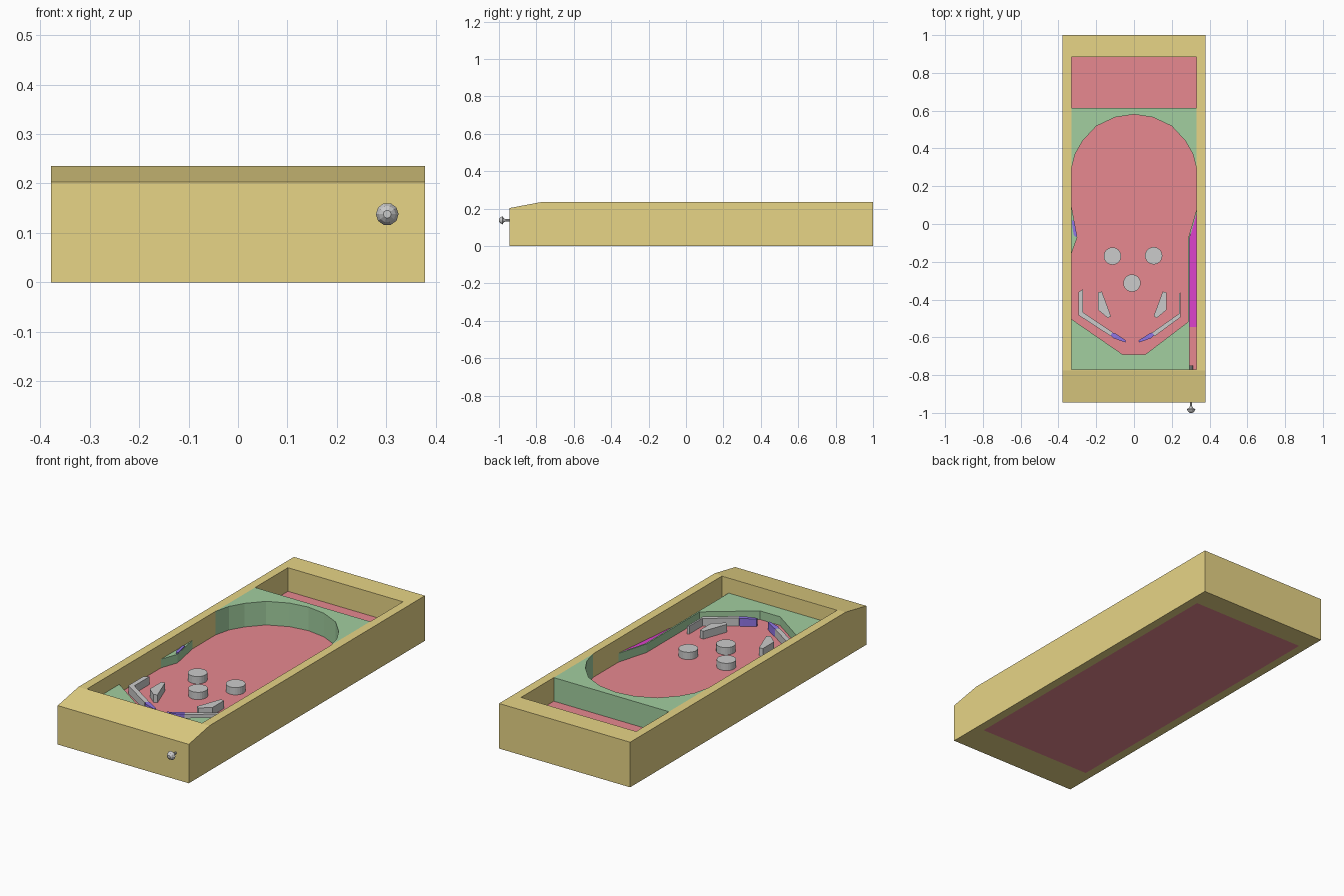
import bpy, bmesh, math
from mathutils import Vector

if "Cube" in bpy.data.objects:
    bpy.data.objects.remove(bpy.data.objects["Cube"])

FLOOR, RAIL, TOP = 0.112, 0.157, 0.235
CX = -0.009  # mirror line of the play area


def material(name, rgb):
    m = bpy.data.materials.new(name)
    m.diffuse_color = (*rgb, 1)
    m.use_nodes = True
    m.node_tree.nodes["Principled BSDF"].inputs["Base Color"].default_value = m.diffuse_color
    return m


GOLD = material("gold", (0.80, 0.66, 0.24))
RED = material("red", (0.80, 0.25, 0.28))
GREEN = material("green", (0.36, 0.62, 0.35))
BLUE = material("blue", (0.28, 0.18, 0.80))
MAGENTA = material("magenta", (0.78, 0.06, 0.66))


def finish(name, bm, mat=None):
    bmesh.ops.recalc_face_normals(bm, faces=bm.faces)
    me = bpy.data.meshes.new(name)
    bm.to_mesh(me)
    bm.free()
    ob = bpy.data.objects.new(name, me)
    bpy.context.collection.objects.link(ob)
    if mat:
        me.materials.append(mat)
    return ob


def prism(name, base, shift, mat=None):
    """Extrude a flat outline along a vector."""
    bm = bmesh.new()
    face = bm.faces.new([bm.verts.new(p) for p in base])
    ext = bmesh.ops.extrude_face_region(bm, geom=[face])
    bmesh.ops.translate(bm, vec=Vector(shift),
                        verts=[v for v in ext["geom"] if isinstance(v, bmesh.types.BMVert)])
    return finish(name, bm, mat)


def slab(name, outline, z0, z1, mat=None):
    return prism(name, [(x, y, z0) for x, y in outline], (0, 0, z1 - z0), mat)


def rect(x0, y0, x1, y1):
    return [(x0, y0), (x1, y0), (x1, y1), (x0, y1)]


def flip(outline):
    return [(2 * CX - x, y) for x, y in outline]


# cabinet: side profile with sloped front, cut open through the middle
profile = [(-0.945, 0), (1, 0), (1, TOP), (-0.775, TOP), (-0.945, 0.203)]
cabinet = prism("cabinet", [(-0.378, y, z) for y, z in profile], (0.756, 0, 0), GOLD)
cutter = slab("cabinet_cutter", rect(-0.332, -0.77, 0.332, 0.885), -0.1, 0.4)
cutter.hide_render = True
mod = cabinet.modifiers.new("opening", "BOOLEAN")
mod.operation, mod.object, mod.solver = "DIFFERENCE", cutter, "EXACT"
bpy.context.view_layer.objects.active = cabinet
bpy.ops.object.modifier_apply(modifier=mod.name)
bpy.data.objects.remove(cutter)

# playfield floor
slab("playfield", rect(-0.332, -0.77, 0.332, 0.885), 0, FLOOR, RED)

# tall arch at the back
half = [(0.332, 0.29), (0.312, 0.37), (0.272, 0.44), (0.20, 0.518), (0.10, 0.565)]
arch = half + [(0, 0.58)] + [(-x, y) for x, y in reversed(half)]
slab("back_arch", arch + [(-0.332, 0.615), (0.332, 0.615)], FLOOR, TOP, GREEN)

# low front apron with drain, lane divider and left deflector
slab("front_apron", [(-0.332, -0.77), (0.293, -0.77), (0.293, -0.513), (0.058, -0.692),
                     (-0.058, -0.692), (-0.332, -0.503)], FLOOR, RAIL, GREEN)
slab("lane_divider", [(0.285, -0.52), (0.293, -0.52), (0.293, -0.08), (0.332, 0.06),
                      (0.332, 0.08), (0.285, -0.08)], FLOOR, RAIL, GREEN)
slab("left_deflector", [(-0.332, 0.10), (-0.332, -0.16), (-0.30, -0.07)],
     FLOOR, RAIL, GREEN)
slab("left_kicker", [(-0.33, 0.018), (-0.318, 0.018), (-0.302, -0.06), (-0.308, -0.07),
                     (-0.32, -0.055)], FLOOR, RAIL + 0.005, BLUE)

# launch ramp rising along the lane, with an angled exit
bm = bmesh.new()
low = [bm.verts.new(p) for p in [(0.293, -0.545, FLOOR), (0.332, -0.545, FLOOR),
                                 (0.332, 0.06, FLOOR), (0.293, -0.08, FLOOR)]]
high = [bm.verts.new(p) for p in [(0.332, 0.06, RAIL), (0.293, -0.08, RAIL - 0.01)]]
for f in [low, [low[0], low[1], high[0], high[1]], [low[1], low[2], high[0]],
          [low[2], low[3], high[1], high[0]], [low[3], low[0], high[1]]]:
    bm.faces.new(f)
finish("launch_ramp", bm, MAGENTA)

# round bumpers
for name, x, y in [("left", -0.114, -0.17), ("right", 0.104, -0.168), ("centre", -0.011, -0.313)]:
    ring = [(x + 0.046 * math.cos(a * math.tau / 24), y + 0.046 * math.sin(a * math.tau / 24))
            for a in range(24)]
    slab(name + "_bumper", ring, FLOOR, 0.15)

# slingshots and flippers, mirrored
sling = [(-0.19, -0.362), (-0.17, -0.358), (-0.122, -0.488), (-0.138, -0.498), (-0.19, -0.455)]
flipper = [(-0.124, -0.588), (-0.113, -0.575), (-0.098, -0.58), (-0.042, -0.617),
           (-0.045, -0.627), (-0.108, -0.605)]
for name, shape, mat in [("slingshot", sling, None), ("flipper", flipper, BLUE)]:
    slab("left_" + name, shape, FLOOR, 0.153, mat)
    slab("right_" + name, flip(shape), FLOOR, 0.153, mat)

# bent lane guides
slab("left_guide", [(-0.295, -0.362), (-0.27, -0.345), (-0.27, -0.468), (-0.11, -0.575),
                    (-0.124, -0.593), (-0.295, -0.482)], FLOOR, 0.153)
slab("right_guide", [(0.247, -0.362), (0.238, -0.368), (0.238, -0.475), (0.096, -0.575),
                     (0.108, -0.595), (0.247, -0.493)], FLOOR, 0.153)

# plunger: turned knob, rod and tip
bm = bmesh.new()
turned = [(-1, 0.008), (-0.992, 0.017), (-0.98, 0.023), (-0.975, 0.012), (-0.965, 0.006),
          (-0.77, 0.006), (-0.77, 0.01), (-0.748, 0.01)]
SIDES = 10
rings = [[bm.verts.new((0.302 + r * math.cos(a * math.tau / SIDES), y,
                        0.138 + r * math.sin(a * math.tau / SIDES))) for a in range(SIDES)]
         for y, r in turned]
for a, b in zip(rings, rings[1:]):
    for i in range(SIDES):
        j = (i + 1) % SIDES
        bm.faces.new([a[i], a[j], b[j], b[i]])
bm.faces.new(rings[0])
bm.faces.new(rings[-1])
finish("plunger", bm)
